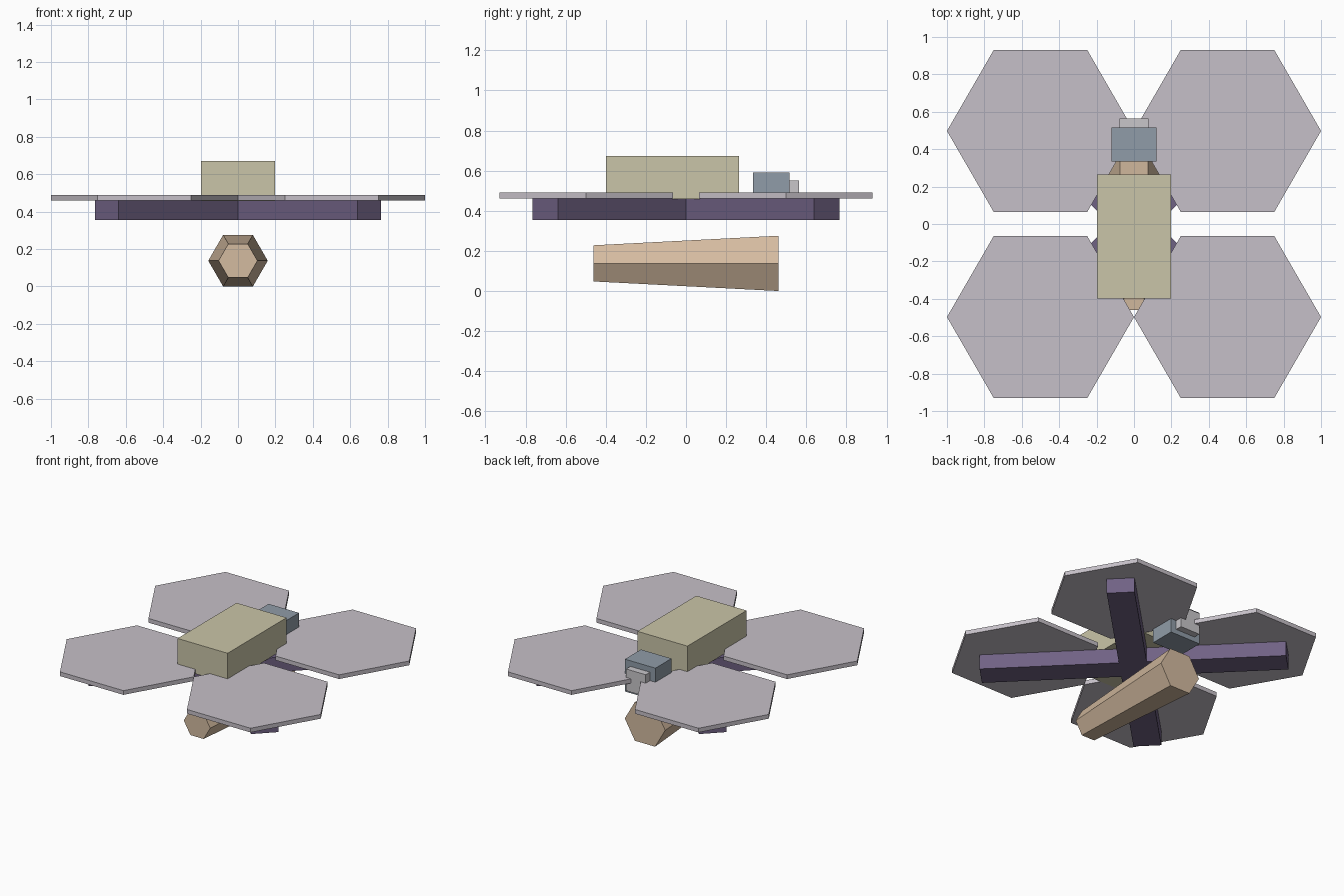
import bpy
import math

if "Cube" in bpy.data.objects:
    bpy.data.objects.remove(bpy.data.objects["Cube"])


def material(name, r, g, b):
    """Flat colour from 0-255 display values, stored as linear."""
    def lin(c):
        c /= 255
        return c / 12.92 if c <= 0.04045 else ((c + 0.055) / 1.055) ** 2.4
    m = bpy.data.materials.new(name)
    m.diffuse_color = (lin(r), lin(g), lin(b), 1)
    m.use_nodes = True
    m.node_tree.nodes["Principled BSDF"].inputs["Base Color"].default_value = m.diffuse_color
    return m


LILAC = material("lilac_grey", 198, 192, 200)
PURPLE = material("dusky_purple", 112, 98, 132)
KHAKI = material("khaki", 202, 197, 168)
TAN = material("tan", 212, 187, 160)
BLUE = material("slate_blue", 144, 156, 168)
GREY = material("light_grey", 200, 198, 202)


def finish(name, mat):
    ob = bpy.context.object
    ob.name = name
    ob.data.materials.append(mat)
    bpy.ops.object.transform_apply(location=False, rotation=True, scale=True)
    return ob


def box(name, lo, hi, mat, turn=0):
    """Box between two corners, turned about the vertical axis."""
    mid = [(a + b) / 2 for a, b in zip(lo, hi)]
    bpy.ops.mesh.primitive_cube_add(size=1, location=mid, rotation=(0, 0, turn))
    bpy.context.object.scale = [b - a for a, b in zip(lo, hi)]
    return finish(name, mat)


# Crossed arms
for name, turn in (("arm_a", 45), ("arm_b", -45)):
    box(name, (-0.992, -0.09, 0.355), (0.992, 0.09, 0.46), PURPLE, math.radians(turn))

# Hexagonal rotor discs, points facing left and right
for sx, side in ((-1, "left"), (1, "right")):
    for sy, end in ((-1, "front"), (1, "back")):
        bpy.ops.mesh.primitive_cylinder_add(
            vertices=6, radius=0.5, depth=0.03,
            location=(sx * 0.5, sy * 0.4975, 0.475), rotation=(0, 0, math.radians(30)))
        finish(f"rotor_{end}_{side}", LILAC)

# Body, camera housing and lens
box("body", (-0.197, -0.398, 0.458), (0.197, 0.265, 0.672), KHAKI)
box("camera_housing", (-0.12, 0.335, 0.36), (0.12, 0.515, 0.59), BLUE)
box("camera_lens", (-0.077, 0.49, 0.395), (0.077, 0.563, 0.55), GREY)

# Tapered six-sided pod under the arms, narrow end at the front
bpy.ops.mesh.primitive_cone_add(
    vertices=6, radius1=0.159, radius2=0.104, depth=0.922,
    location=(0, 0, 0.1377), rotation=(math.radians(90), 0, 0))
pod = bpy.context.object
for v in pod.data.vertices:  # turn the section so a flat faces up
    x, y = v.co.x, v.co.y
    c, s = math.cos(math.pi / 6), math.sin(math.pi / 6)
    v.co.x, v.co.y = x * c - y * s, x * s + y * c
finish("pod", TAN)
